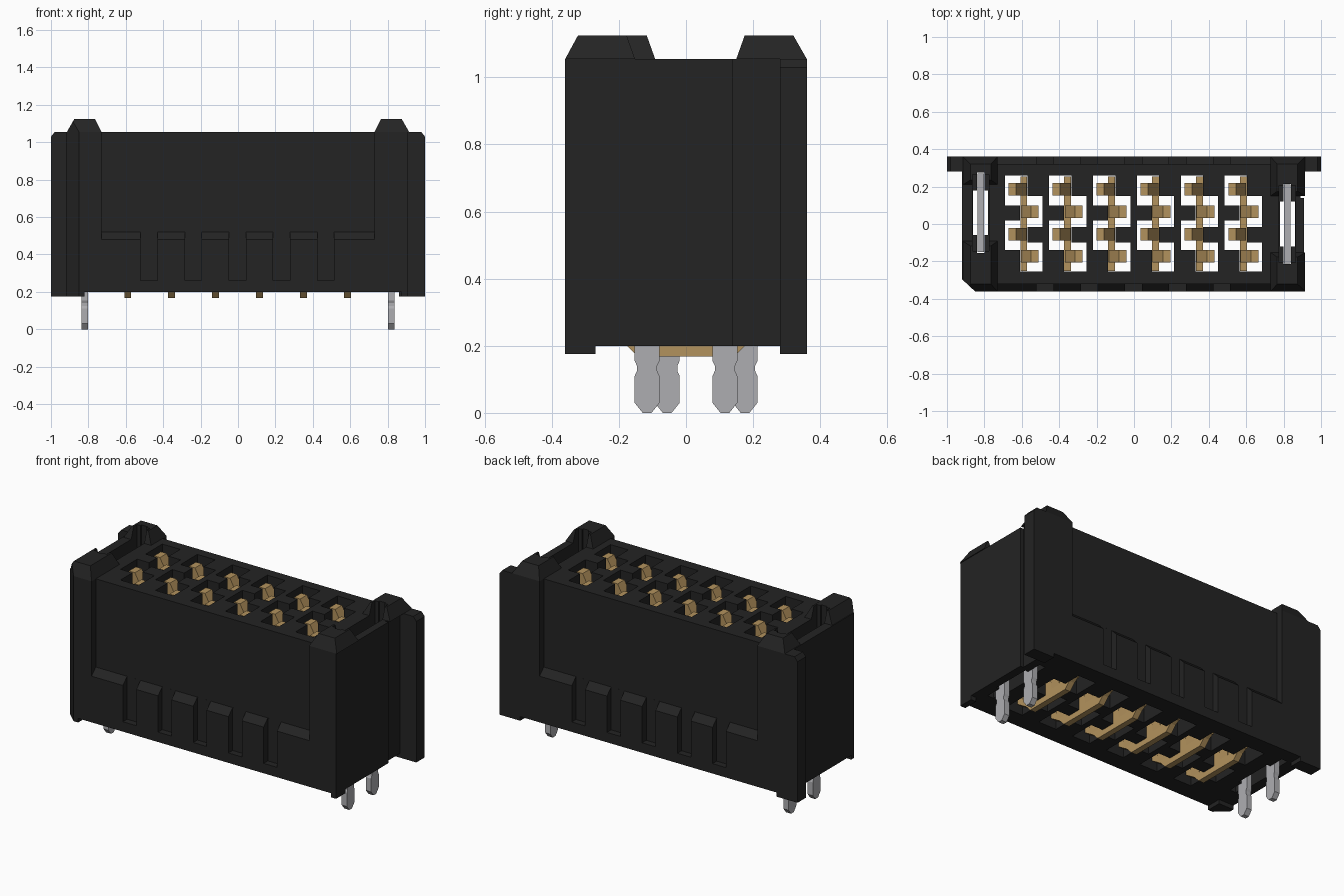
import bpy, bmesh
from mathutils import Vector

if "Cube" in bpy.data.objects:
    bpy.data.objects.remove(bpy.data.objects["Cube"])


def material(name, rgb):
    m = bpy.data.materials.new(name)
    m.diffuse_color = (*rgb, 1)
    m.use_nodes = True
    m.node_tree.nodes["Principled BSDF"].inputs["Base Color"].default_value = m.diffuse_color
    return m


BLACK = material("black plastic", (0.017, 0.017, 0.017))
GOLD = material("gold metal", (0.45, 0.29, 0.11))
GREY = material("tin metal", (0.42, 0.42, 0.44))


def finish(name, bm, mat):
    bmesh.ops.recalc_face_normals(bm, faces=bm.faces)
    me = bpy.data.meshes.new(name)
    bm.to_mesh(me)
    bm.free()
    ob = bpy.data.objects.new(name, me)
    bpy.context.collection.objects.link(ob)
    me.materials.append(mat)
    return ob


def prism(name, pts, axis, lo, hi, mat=BLACK):
    """Extrude a 2D profile along x (y,z pts), y (x,z pts) or z (x,y pts)."""
    bm = bmesh.new()
    place = {"x": lambda a, b, t: (t, a, b),
             "y": lambda a, b, t: (a, t, b),
             "z": lambda a, b, t: (a, b, t)}[axis]
    face = bm.faces.new([bm.verts.new(place(a, b, lo)) for a, b in pts])
    new = bmesh.ops.extrude_face_region(bm, geom=[face])["geom"]
    move = Vector(place(0, 0, hi - lo))
    bmesh.ops.translate(bm, vec=move, verts=[v for v in new if isinstance(v, bmesh.types.BMVert)])
    return finish(name, bm, mat)


def box(name, x, y, z, mat=BLACK):
    return prism(name, [(x[0], y[0]), (x[1], y[0]), (x[1], y[1]), (x[0], y[1])], "z", *z, mat)


def frustum(name, x, y, z, inset, mat=BLACK):
    """Box whose top is drawn in by inset = (left, right, front, back)."""
    ob = box(name, x, y, z, mat)
    cx, cy, cz = sum(x) / 2, sum(y) / 2, sum(z) / 2
    for v in ob.data.vertices:
        if v.co.z > cz:
            v.co.x += inset[0] if v.co.x < cx else -inset[1]
            v.co.y += inset[2] if v.co.y < cy else -inset[3]
    return ob


def cut(targets, cutter):
    for ob in targets:
        mod = ob.modifiers.new("cut", "BOOLEAN")
        mod.operation, mod.solver, mod.object = "DIFFERENCE", "EXACT", cutter
        bpy.context.view_layer.objects.active = ob
        bpy.ops.object.modifier_apply(modifier=mod.name)
    bpy.data.objects.remove(cutter)


TOP, BOTTOM = 1.055, 0.2
COLUMNS = [-0.59 + 0.235 * i for i in range(6)]

# Housing block
body = prism("housing", [(-0.85, -0.36), (0.91, -0.36), (0.91, 0.14), (0.89, 0.14),
                         (0.89, 0.36), (-0.92, 0.36), (-0.92, -0.295)], "z", BOTTOM, TOP)

# Recessed long walls with a sloped ledge, and grooves through the ledge
for s in (-1, 1):
    cut([body], prism("recess_cutter", [(s * 0.42, 0.42), (s * 0.32, 0.52),
                                        (s * 0.32, 1.2), (s * 0.42, 1.2)], "x", -0.73, 0.73))
    for i in range(5):
        x = -0.475 + 0.236 * i
        y = sorted((s * 0.3201, s * 0.42))
        cut([body], box("groove_cutter", (x - 0.045, x + 0.045), y, (0.26, 0.6)))

# Stepped contact slots through the housing
SLOT = [(0.02, 0.26), (0.02, 0.15), (0.10, 0.15), (0.10, -0.015), (0.02, -0.015),
        (0.02, -0.10), (0.10, -0.10), (0.10, -0.255), (-0.02, -0.255), (-0.02, -0.14),
        (-0.10, -0.14), (-0.10, 0.02), (-0.02, 0.02), (-0.02, 0.10), (-0.10, 0.10), (-0.10, 0.26)]
for x in COLUMNS:
    cut([body], prism("slot_cutter", [(x + a, b) for a, b in SLOT], "z", 0, 1.3))

for side, s, centre in (("left", -1, 0.06), ("right", 1, 0.0)):
    span = lambda a, b: sorted((s * a, s * b))
    # Raised corner posts
    inset = (0.04, 0.035) if s < 0 else (0.035, 0.04)
    front = frustum("front_post_" + side, span(0.73, 0.915), (-0.36, centre - 0.152),
                    (TOP, 1.125), (*inset, 0.038, 0.025))
    back = frustum("back_post_" + side, span(0.73, 0.915), (centre + 0.15, 0.36),
                   (TOP, 1.125), (*inset, 0.025, 0.04))
    if s < 0:
        cut([front], prism("chamfer_cutter", [(-0.92, -0.295), (-0.85, -0.36),
                                              (-0.85, -0.5), (-1.1, -0.5), (-1.1, -0.295)],
                           "z", 1.0, 1.3))

    # End slot: through hole, thin clip slot and a wider mouth
    for half_x, half_y, z in ((0.04, 0.12, 0), (0.02, 0.215, 0.1), (0.044, 0.205, 0.96)):
        cut([body, front, back],
            box("end_cutter", span(0.82 - half_x, 0.82 + half_x),
                (centre - half_y, centre + half_y), (z, 1.3)))

    # Back flange with its foot
    flange = [(0.86, 0.175), (1.0, 0.175), (1.0, 1.03), (0.98, TOP),
              (0.89, TOP), (0.89, BOTTOM), (0.86, BOTTOM)]
    prism("flange_" + side, [(s * a, b) for a, b in flange], "y", 0.28, 0.36)

    # Hold-down clip: upside-down U plate with two notched legs
    x = span(0.803, 0.837)
    box("clip_bar_" + side, x, (centre - 0.21, centre + 0.21), (0.55, 0.8), GREY)
    for i, d in enumerate((-1, 1)):
        c = centre + d * 0.116
        leg = [(0.037, 0.55), (0.037, 0.155), (0.03, 0.14), (0.03, 0.125), (0.037, 0.11),
               (0.037, 0.03), (0.013, 0.0)]
        pts = [(c + a, b) for a, b in leg] + [(c - a, b) for a, b in reversed(leg)]
        prism(f"clip_leg_{side}_{i}", pts, "x", *x, GREY)

# Small front feet
prism("front_foot_left", [(-0.85, -0.36), (-0.82, -0.36), (-0.82, -0.27), (-0.92, -0.27),
                          (-0.92, -0.295)], "z", 0.175, BOTTOM)
box("front_foot_right", (0.875, 0.91), (-0.36, -0.27), (0.175, BOTTOM))

# Contacts: a base blade along y with four spring pins on alternating sides
PIN = [(0.018, 0.22), (-0.018, 0.22), (0.02, 0.55), (0.02, 0.85), (-0.015, 0.93),
       (0.04, 1.03), (0.08, 1.03), (0.05, 0.9), (0.055, 0.55)]
for n, x in enumerate(COLUMNS):
    prism(f"contact_blade_{n}", [(-0.25, 0.30), (-0.25, 0.25), (-0.18, 0.205), (-0.145, 0.168),
                                 (0.145, 0.168), (0.18, 0.205), (0.255, 0.25), (0.255, 0.30)],
          "x", x - 0.018, x + 0.018, GOLD)
    for k, (y, s) in enumerate(((0.185, -1), (0.065, 1), (-0.055, -1), (-0.172, 1))):
        prism(f"contact_pin_{n}_{k}", [(x + s * a, b) for a, b in PIN], "y",
              y - 0.033, y + 0.033, GOLD)
